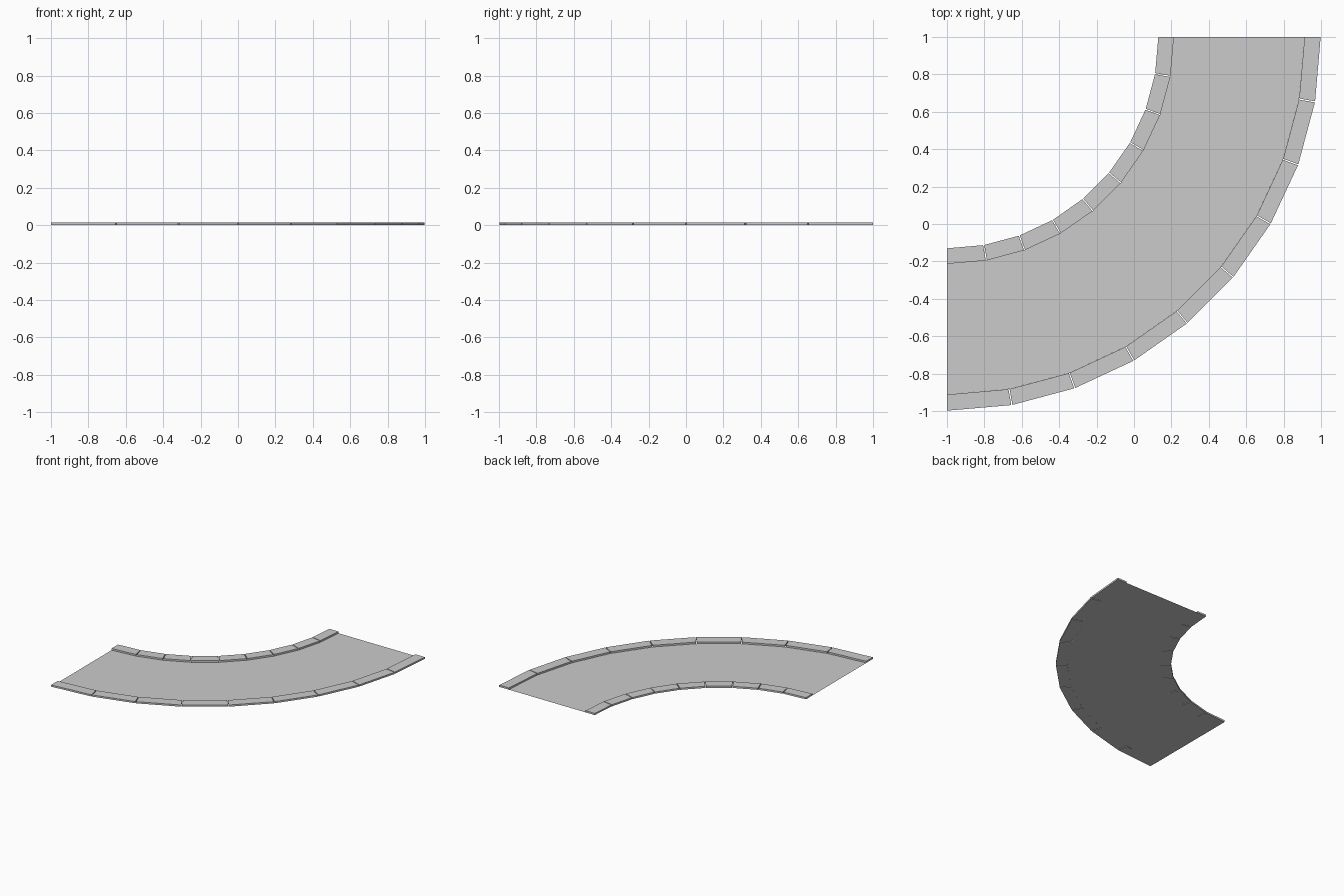
import bpy, bmesh
from math import sin, cos, radians

if "Cube" in bpy.data.objects:
    bpy.data.objects.remove(bpy.data.objects["Cube"])

CX, CY = -1.0, 1.0          # centre of the bend
STEP = 10                   # degrees per segment
N = 9
R_IN, R_IN2 = 1.13, 1.213   # inner kerb
R_OUT2, R_OUT = 1.912, 1.998  # outer kerb
TOP = 0.014
GAP = 0.003                 # half gap between kerb stones


def pt(r, deg, z, shift=0.0):
    """Point on the bend, shifted along the tangent."""
    a = radians(deg)
    return (CX + r * sin(a) + shift * cos(a), CY - r * cos(a) + shift * sin(a), z)


def finish(name, bm):
    bmesh.ops.recalc_face_normals(bm, faces=bm.faces)
    mesh = bpy.data.meshes.new(name)
    bm.to_mesh(mesh)
    bm.free()
    obj = bpy.data.objects.new(name, mesh)
    bpy.context.collection.objects.link(obj)


def kerb(name, r0, r1):
    bm = bmesh.new()
    for i in range(N):
        a, b = i * STEP, (i + 1) * STEP
        s0 = GAP if i > 0 else 0
        s1 = -GAP if i < N - 1 else 0
        rings = []
        for z in (0, TOP):
            rings.append([bm.verts.new(p) for p in (
                pt(r0, a, z, s0), pt(r1, a, z, s0), pt(r1, b, z, s1), pt(r0, b, z, s1))])
        lo, hi = rings
        bm.faces.new(lo)
        bm.faces.new(hi)
        for k in range(4):
            j = (k + 1) % 4
            bm.faces.new((lo[k], lo[j], hi[j], hi[k]))
    finish(name, bm)


# Flat road surface between the kerbs
bm = bmesh.new()
rows = [[bm.verts.new(pt(r, i * STEP, 0.0)) for r in (R_IN2, R_OUT2)] for i in range(N + 1)]
for p, q in zip(rows, rows[1:]):
    bm.faces.new((p[0], p[1], q[1], q[0]))
finish("road_surface", bm)

# Rows of kerb stones
kerb("inner_kerb", R_IN, R_IN2)
kerb("outer_kerb", R_OUT2, R_OUT)
